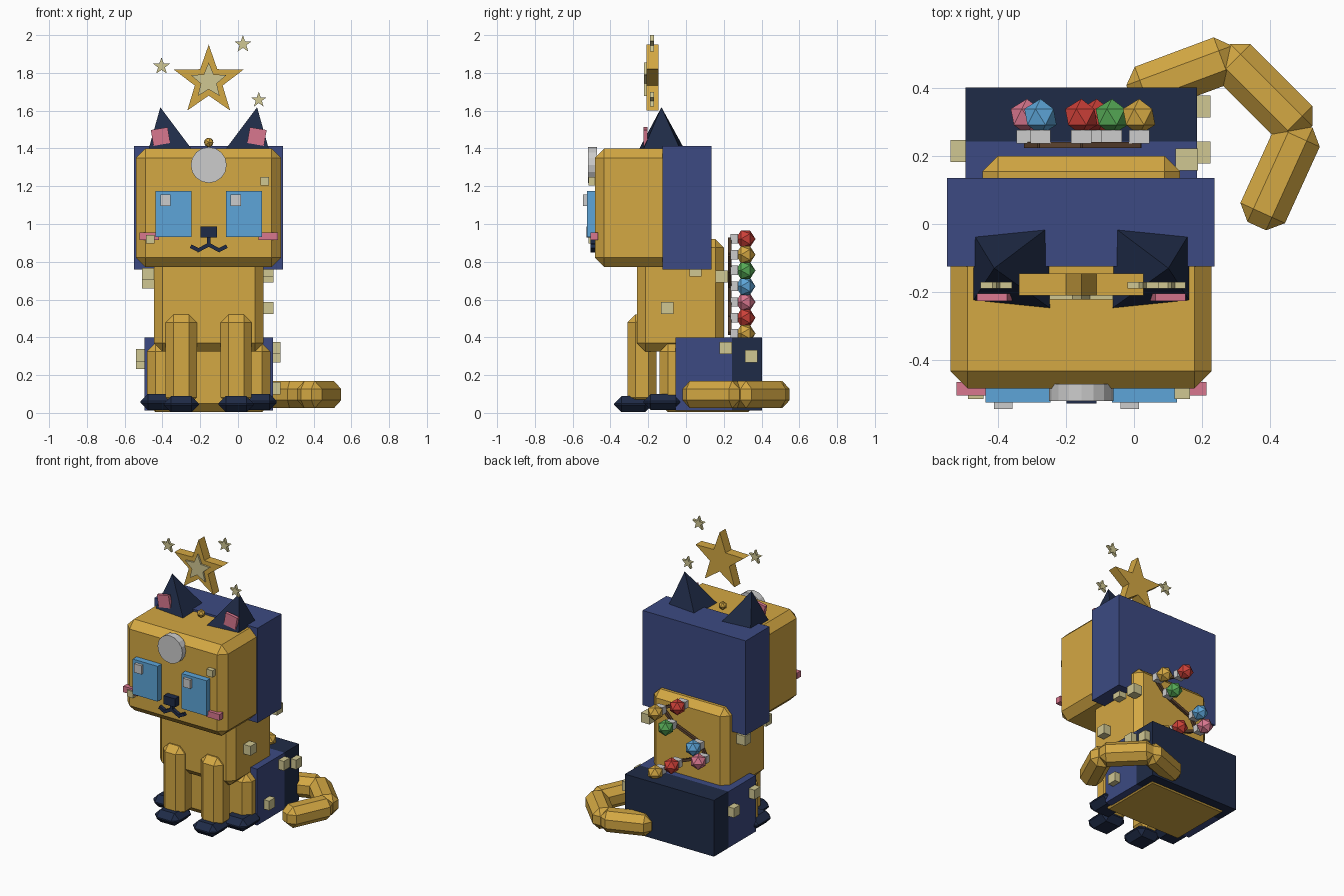
import bpy, bmesh, math
from mathutils import Matrix, Vector

if "Cube" in bpy.data.objects:
    bpy.data.objects.remove(bpy.data.objects["Cube"])

CX = -0.155  # symmetry axis of the cat


def material(name, hexcode):
    rgb = [int(hexcode[i:i + 2], 16) / 255 for i in (0, 2, 4)]
    col = [c / 12.92 if c <= 0.04045 else ((c + 0.055) / 1.055) ** 2.4 for c in rgb] + [1]
    m = bpy.data.materials.new(name)
    m.use_nodes = True
    m.diffuse_color = col
    m.node_tree.nodes["Principled BSDF"].inputs["Base Color"].default_value = col
    return m


GOLD = material("gold", "D4A843")
BLUE = material("hood blue", "3C4A82")
NAVY = material("navy", "1F2B47")
SKY = material("sky blue", "5DA5D8")
PINK = material("pink", "D9778F")
CREAM = material("cream", "D0C792")
GREY = material("pale grey", "CCCCCC")
RED = material("red", "CC4038")
GREEN = material("green", "55A855")
BROWN = material("brown", "5C4330")


def finish(name, bm, mat):
    bmesh.ops.recalc_face_normals(bm, faces=bm.faces)
    mesh = bpy.data.meshes.new(name)
    bm.to_mesh(mesh)
    bm.free()
    mesh.materials.append(mat)
    ob = bpy.data.objects.new(name, mesh)
    bpy.context.collection.objects.link(ob)
    return ob


def block(name, mat, centre, size, bevel=0, rot=None):
    """Box with optional single chamfer and rotation."""
    bm = bmesh.new()
    bmesh.ops.create_cube(bm, size=1)
    bmesh.ops.scale(bm, vec=size, verts=bm.verts)
    if bevel:
        bmesh.ops.bevel(bm, geom=bm.edges[:], offset=bevel, segments=1, affect='EDGES')
    if rot:
        bmesh.ops.transform(bm, matrix=rot, verts=bm.verts)
    bmesh.ops.translate(bm, vec=centre, verts=bm.verts)
    return finish(name, bm, mat)


def span(name, mat, x, y, z, bevel=0):
    """Box given by its ranges."""
    return block(name, mat, [sum(r) / 2 for r in (x, y, z)],
                 [r[1] - r[0] for r in (x, y, z)], bevel)


def bar(name, mat, a, b, width, height, bevel=0):
    """Box running from a to b."""
    a, b = Vector(a), Vector(b)
    d = b - a
    rot = d.to_track_quat('X', 'Z').to_matrix().to_4x4()
    return block(name, mat, (a + b) / 2, (d.length, width, height), bevel, rot)


def prism(name, mat, outline, y0, y1):
    """Extrude an (x, z) outline from y0 to y1."""
    bm = bmesh.new()
    face = bm.faces.new([bm.verts.new((x, y0, z)) for x, z in outline])
    out = bmesh.ops.extrude_face_region(bm, geom=[face])["geom"]
    bmesh.ops.translate(bm, vec=(0, y1 - y0, 0),
                        verts=[v for v in out if isinstance(v, bmesh.types.BMVert)])
    return finish(name, bm, mat)


def star(name, mat, x, z, radius, y0, y1, ratio=0.4):
    pts = []
    for i in range(10):
        r = radius * (ratio if i % 2 else 1)
        a = math.pi / 2 + i * math.pi / 5
        pts.append((x + r * math.cos(a), z + r * math.sin(a)))
    return prism(name, mat, pts, y0, y1)


def gem(name, mat, centre, radius):
    bm = bmesh.new()
    bmesh.ops.create_icosphere(bm, subdivisions=1, radius=radius)
    bmesh.ops.rotate(bm, matrix=Matrix.Rotation(math.pi / 2, 3, 'X'), verts=bm.verts)
    bmesh.ops.translate(bm, vec=centre, verts=bm.verts)
    return finish(name, bm, mat)


# Head, hood and torso
span("head", GOLD, (-0.54, 0.228), (-0.483, 0.1), (0.772, 1.4), 0.05)
span("hood", BLUE, (-0.55, 0.237), (-0.125, 0.135), (0.76, 1.413))
span("torso", GOLD, (-0.445, 0.135), (-0.26, 0.2), (0.325, 0.92), 0.045)

# Haunches and the cloak around them
span("haunches", GOLD, (-0.482, 0.172), (-0.14, 0.375), (0.004, 0.37), 0.045)
span("cloak", BLUE, (-0.495, 0.185), (-0.055, 0.243), (0.012, 0.4))
span("cloak_back", NAVY, (-0.495, 0.185), (0.243, 0.402), (0.012, 0.4))

# Paired parts: s = -1 right, +1 left
for s, side in ((-1, "right"), (1, "left")):
    leg_x = CX + s * 0.145
    block("front_leg_" + side, GOLD, (leg_x, -0.233, 0.28), (0.165, 0.155, 0.48), 0.042)
    block("front_paw_" + side, NAVY, (leg_x, -0.28, 0.046), (0.185, 0.2, 0.085), 0.038)
    block("hind_paw_" + side, NAVY, (CX + s * 0.265, -0.12, 0.058), (0.19, 0.21, 0.085), 0.038)

    # Eyes and cheeks
    eye_x = CX + s * 0.186
    block("eye_" + side, SKY, (eye_x, -0.5, 1.052), (0.19, 0.05, 0.243))
    block("eye_shine_" + side, GREY, (eye_x - 0.043, -0.53, 1.125), (0.054, 0.028, 0.06))
    block("cheek_" + side, PINK, (CX + s * 0.315, -0.485, 0.935), (0.105, 0.04, 0.042))

    # Mouth corners
    bar("mouth_inner_" + side, NAVY, (CX, -0.49, 0.89), (CX + s * 0.062, -0.49, 0.858), 0.03, 0.02)
    bar("mouth_outer_" + side, NAVY, (CX + s * 0.05, -0.49, 0.86), (CX + s * 0.096, -0.49, 0.883), 0.03, 0.02)

    # Ear: leaning four-sided spike
    bm = bmesh.new()
    base = [bm.verts.new((CX + s * dx, y, 1.39)) for dx, y in
            ((0.09, -0.005), (0.318, -0.028), (0.32, -0.228), (0.085, -0.252))]
    tip = bm.verts.new((CX + s * 0.256, -0.13, 1.618))
    bm.faces.new(base)
    for i in range(4):
        bm.faces.new((base[i], base[(i + 1) % 4], tip))
    finish("ear_" + side, bm, NAVY)
    block("inner_ear_" + side, PINK, (CX + s * 0.255, -0.215, 1.463), (0.09, 0.022, 0.085), 0,
          Matrix.Rotation(s * 0.17, 4, 'Y'))

# Nose and mouth centre
block("nose", NAVY, (CX, -0.503, 0.957), (0.088, 0.05, 0.058))
block("mouth_line", NAVY, (CX, -0.49, 0.905), (0.02, 0.03, 0.055))

# Forehead disc and crown bead
disc = [(CX + 0.095 * math.cos(i * math.pi / 8), 1.312 + 0.095 * math.sin(i * math.pi / 8))
        for i in range(16)]
prism("forehead_disc", GREY, disc, -0.52, -0.47)
gem("crown_bead", GOLD, (CX, -0.18, 1.432), 0.028)

# Floating stars
star("big_star", GOLD, CX, 1.757, 0.193, -0.21, -0.145)
star("star_inlay", CREAM, CX, 1.757, 0.098, -0.222, -0.205, 0.45)
for i, (x, z, r) in enumerate(((-0.405, 1.835, 0.048), (0.026, 1.952, 0.048), (0.11, 1.657, 0.043))):
    star("small_star_%d" % i, CREAM, x, z, r, -0.19, -0.17)

# Tail curling round the left side
tail = (((-0.012, 0.38), (0.299, 0.496)),
        ((0.262, 0.508), (0.503, 0.267)),
        ((0.498, 0.295), (0.361, -0.006)))
for i, (a, b) in enumerate(tail):
    bar("tail_%d" % i, GOLD, (*a, 0.097), (*b, 0.097), 0.144, 0.144, 0.042)

# String of gems down the back
string = ((-0.155, RED), (0.015, GOLD), (-0.065, GREEN), (-0.275, SKY),
          (-0.315, PINK), (-0.11, RED), (0.015, GOLD))
previous = None
for i, (x, mat) in enumerate(string):
    z = 0.921 - i * 0.0835
    gem("gem_%d" % i, mat, (x, 0.315, z), 0.053)
    block("gem_cap_%d" % i, GREY, (x, 0.256, z), (0.06, 0.04, 0.05))
    if previous:
        bar("string_%d" % i, BROWN, previous, (x, 0.232, z), 0.018, 0.018)
    previous = (x, 0.232, z)

# Cream cubes stuck to the sides
cubes = ((0.155, -0.1, 0.555), (0.155, 0.19, 0.722), (0.155, 0.05, 0.755),
         (0.193, 0.21, 0.343), (0.193, 0.345, 0.3), (0.193, 0.05, 0.13),
         (-0.477, -0.18, 0.735), (-0.477, 0.05, 0.69),
         (-0.507, 0.215, 0.265), (-0.507, -0.01, 0.305))
for i, c in enumerate(cubes):
    block("cube_%d" % i, CREAM, c, (0.065, 0.065, 0.065))
for i, (x, z) in enumerate(((-0.465, 0.92), (0.142, 1.226))):
    block("face_cube_%d" % i, CREAM, (x, -0.492, z), (0.046, 0.046, 0.046))
